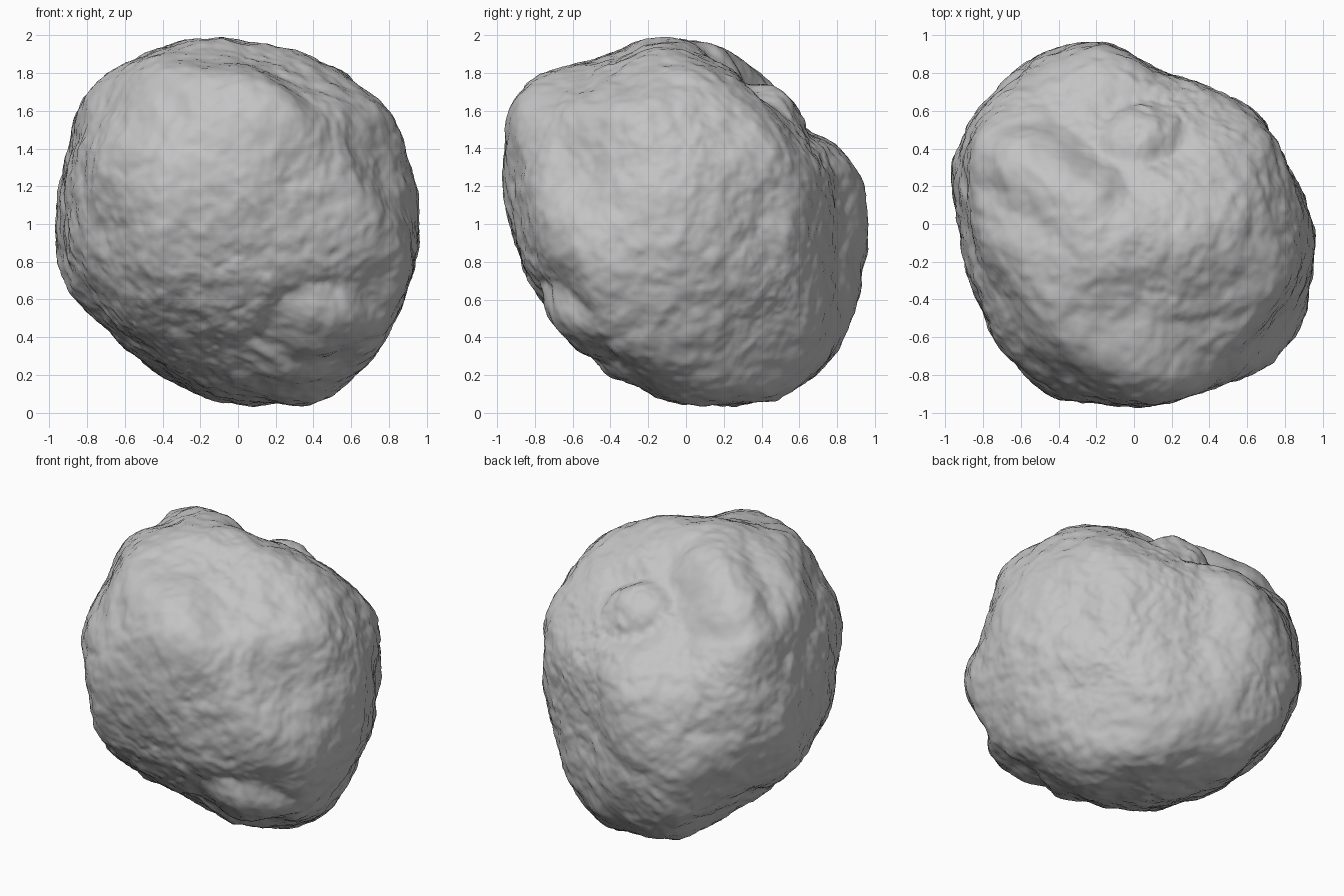
import bpy
import bmesh
import math
from mathutils import Vector, kdtree, noise

if "Cube" in bpy.data.objects:
    bpy.data.objects.remove(bpy.data.objects["Cube"], do_unlink=True)

TILT = math.radians(30)
DIAG = math.sqrt(0.5)
SHARPNESS = 22      # how crisply the carved sides meet
BRUSH = 0.32        # reach of one sculpting stroke
SECTORS = 36        # strokes around each outline
CENTRE = Vector((0, 0, 1))
X, Y, Z = Vector((1, 0, 0)), Vector((0, 1, 0)), Vector((0, 0, 1))


def slanted(side_x, side_y, lean):
    """Right and up axes of a carving plane that faces a corner."""
    back = Vector((side_x * DIAG * math.cos(TILT), side_y * DIAG * math.cos(TILT), lean * math.sin(TILT)))
    right = Z.cross(back).normalized()
    return right, back.cross(right)


# Outline radii, evenly spaced counter-clockwise, with their carving plane
OUTLINES = [
    ((X, Z), (.98, .97, 1.01, .98, .97, 1.01, 1.03, 1.06, .98,
              .98, .97, .91, .9, .94, 1, 1.05, 1, .97)),
    ((Y, Z), (.97, .95, .83, .91, .96, 1, 1.01, 1.13, 1.05,
              .94, .89, .87, .9, .94, .98, 1.06, 1.05, .99)),
    ((X, Y), (.95, .89, .86, .84, .83, .98, 1.03, 1.03, 1.02,
              .94, .93, .96, 1.02, .98, .97, .98, 1.07, 1)),
    (slanted(1, -1, 1), (.88, .88, .83, .86, .83, 1.04, 1.08, 1, 1.01,
                         .98, .97, .88, .85, .89, .99, 1.02, .92, .89)),
    (slanted(-1, 1, 1), (.95, 1.03, 1.06, 1.12, .97, .98, .97, .94, .93,
                         .88, .88, .98, 1.06, 1.05, .94, .89, .88, .91)),
    (slanted(1, 1, -1), (1.03, 1, .94, .91, .84, .93, 1, 1.03, .96,
                         1.04, .98, 1.01, .88, .85, .87, .89, .93, 1.01)),
]


def outline_radius(radii, turn):
    """Smooth closed interpolation of an outline."""
    count = len(radii)
    place = turn * count
    i, t = int(place), place % 1
    a, b, c, d = (radii[(i + k) % count] for k in (-1, 0, 1, 2))
    return b + t / 2 * (c - a + t * (2 * a - 5 * b + 4 * c - d + t * (3 * (b - c) + d - a)))


def roughness(direction):
    """Broad dents plus fine pitted grain."""
    warp = direction + 0.06 * noise.noise_vector(direction * 3)
    dents = noise.fractal(warp * 4, 0.9, 2, 3)
    grain = noise.fractal(warp * 9 + X * 7, 0.8, 2, 4)
    return 0.014 * dents + 0.010 * grain


# Carve a sphere: each direction blends the nearest outline limits
body = bmesh.new()
bmesh.ops.create_icosphere(body, subdivisions=7, radius=1)
directions = [v.co.normalized() for v in body.verts]
sectors = [[[] for _ in range(SECTORS)] for _ in OUTLINES]
lengths = []
tree = kdtree.KDTree(len(directions))
for index, direction in enumerate(directions):
    tree.insert(direction, index)
    total = 0
    for ((right, up), radii), rim in zip(OUTLINES, sectors):
        u, v = direction.dot(right), direction.dot(up)
        turn = math.atan2(v, u) / math.tau % 1
        cover = max(math.hypot(u, v), 0.05) / outline_radius(radii, turn)
        total += cover ** SHARPNESS
        rim[round(turn * SECTORS) % SECTORS].append((index, cover))
    lengths.append(total ** (-1 / SHARPNESS) + roughness(direction))
tree.balance()

# Sculpt with soft strokes until the body just touches every outline
for sweep in range(10):
    for rim in sectors:
        for sector in rim:
            index, cover = max(sector, key=lambda item: lengths[item[0]] * item[1])
            stroke = 0.4 * (1 / cover - lengths[index])
            for _, near, gap in tree.find_range(directions[index], BRUSH):
                lengths[near] += stroke * (1 - (gap / BRUSH) ** 2) ** 2

# Boulder body
for vert, direction, length in zip(body.verts, directions, lengths):
    vert.co = CENTRE + direction * length
for face in body.faces:
    face.smooth = True
mesh = bpy.data.meshes.new("boulder")
body.to_mesh(mesh)
body.free()
boulder = bpy.data.objects.new("boulder", mesh)
bpy.context.collection.objects.link(boulder)

# Grey stone
stone = bpy.data.materials.new("grey_stone")
stone.use_nodes = True
colour = (0.55, 0.55, 0.55, 1)
stone.diffuse_color = colour
stone.node_tree.nodes["Principled BSDF"].inputs["Base Color"].default_value = colour
mesh.materials.append(stone)
